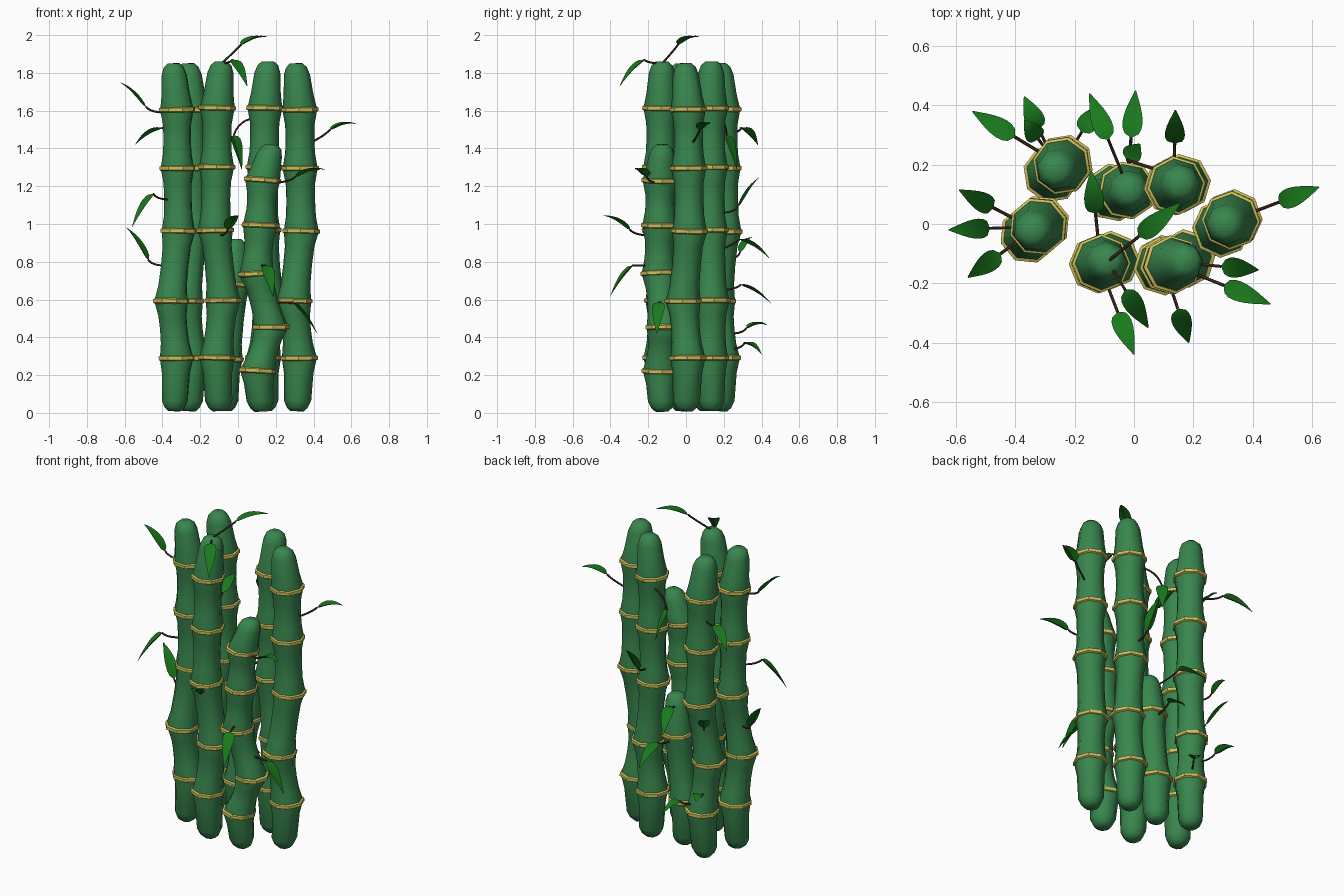
import bpy, bmesh, math
from mathutils import Vector

if "Cube" in bpy.data.objects:
    bpy.data.objects.remove(bpy.data.objects["Cube"])


def mat(name, *col):
    m = bpy.data.materials.new(name)
    m.diffuse_color = (*col, 1)
    m.use_nodes = True
    m.node_tree.nodes["Principled BSDF"].inputs["Base Color"].default_value = m.diffuse_color
    return m


GREEN = mat("stalk_green", .04, .24, .075)
YELLOW = mat("ring_yellow", .62, .52, .10)
LEAF = mat("leaf_green", .01, .19, .012)
BROWN = mat("stem_brown", .07, .035, .02)
UP = Vector((0, 0, 1))


def loft(name, loops, material, closed=False, angle=50):
    """Skin a series of equal-sized loops; cap the ends unless closed."""
    bm = bmesh.new()
    rows = [[bm.verts.new(p) for p in l] for l in loops]
    n = len(rows[0])
    pairs = list(zip(rows, rows[1:])) + ([(rows[-1], rows[0])] if closed else [])
    for a, b in pairs:
        for i in range(n):
            j = (i + 1) % n
            bm.faces.new((a[i], a[j], b[j], b[i]))
    if not closed:
        bm.faces.new(rows[0][::-1])
        bm.faces.new(rows[-1])
    bmesh.ops.recalc_face_normals(bm, faces=bm.faces)
    me = bpy.data.meshes.new(name)
    bm.to_mesh(me)
    bm.free()
    me.materials.append(material)
    ob = bpy.data.objects.new(name, me)
    bpy.context.collection.objects.link(ob)
    bpy.context.view_layer.objects.active = ob
    ob.select_set(True)
    bpy.ops.object.shade_smooth_by_angle(angle=math.radians(angle))
    ob.select_set(False)


def circle(c, axis, r, n, rot=0.0):
    """Loop of n points around an axis."""
    q = UP.rotation_difference(axis)
    angles = [rot + math.tau * i / n for i in range(n)]
    return [c + q @ Vector((r * math.cos(a), r * math.sin(a), 0)) for a in angles]


# shared sway of every stalk: height as a share of the total, sideways offset
SWAY = [(.005, 0), (.157, .012), (.32, -.018), (.52, .022),
        (.70, .016), (.868, .014), (1, -.006)]


def stalk(name, x, y, height, sway, lean, rot, sway_rows=SWAY):
    """Octagonal stalk flaring at each joint; returns its axis function."""
    flat = .85 if sway > 0 else .3
    P = [Vector((x + s * sway + lean * h, y + s * sway * flat, h * height))
         for h, s in sway_rows]
    last = len(P) - 1
    axes = [((P[min(i + 1, last)] - P[max(i - 1, 0)]).normalized() + UP).normalized()
            for i in range(last + 1)]

    def at(z):
        i = next((k for k in range(last) if z <= P[k + 1].z), last - 1)
        f = (z - P[i].z) / (P[i + 1].z - P[i].z)
        return P[i].lerp(P[i + 1], f), axes[i].lerp(axes[i + 1], f).normalized()

    z0, z1 = P[0].z, P[-1].z
    st = [(z0, .035), (z0 + .018, .055), (z0 + .055, .072)]
    for i in range(1, last):
        lo, z, hi = P[i - 1].z, P[i].z, P[i + 1].z
        d, u = min(.08, (z - lo) * .32), min(.08, (hi - z) * .32)
        st += [(z - d, .078), (z - .015, .09), (z + .015, .09), (z + u, .079)]
        if i < last - 1:
            st.append(((z + hi) / 2, .076))
        # yellow joint ring
        sec = [(.084, -.017), (.099, -.009), (.099, .009), (.084, .017)]
        loft(f"{name}_ring_{i}",
             [circle(P[i] + axes[i] * h, axes[i], r, 8, rot) for r, h in sec],
             YELLOW, closed=True, angle=30)
    st += [(z1 - .06, .069), (z1 - .02, .055), (z1, .033)]
    loft(name, [circle(*at(z), r, 8, rot) for z, r in st], GREEN)
    return at


left = stalk("left_stalk", -.337, -.02, 1.85, 1, 0, .3)
back_left = stalk("back_left_stalk", -.258, .185, 1.85, 1, 0, .55)
right = stalk("right_stalk", .313, 0, 1.85, 1, 0, .75)
front = stalk("front_stalk", -.10, -.128, 1.86, -1.1, .006, 0)
back_right = stalk("back_right_stalk", .143, .133, 1.86, -.8, .012, .1)
front_short = stalk("front_short_stalk", .122, -.128, 1.42, -2.2, .045, .1)
back_short = stalk("back_short_stalk", -.07, .11, .92, -1, .05, .2,
                   [(.01, 0), (.31, .012), (.74, -.01), (1, -.006)])


def bez(a, c, b, t):
    return a * (1 - t) ** 2 + c * 2 * t * (1 - t) + b * t * t


def twig(name, axis, z, tip, rise=.03, shift=0):
    """Brown stem leaving a stalk at height z, then a folded leaf out to tip."""
    t = Vector(tip)
    c = axis(z)[0]
    out = Vector((t.x - c.x, t.y - c.y, 0)).normalized()
    a = c + out * (.0 if z > 1.8 else .06)
    b = a.lerp(t, .43)
    b.x += shift
    b.z = z + rise
    bend = a.lerp(b, .75)
    bend.z = max(a.z, b.z - .03)
    pts = [bez(a, bend, b, k / 6) for k in range(7)]
    loft(name + "_stem", [circle(p, (pts[min(k + 1, 6)] - pts[max(k - 1, 0)]).normalized(),
                                 .0055, 6) for k, p in enumerate(pts)], BROWN)
    # blade: shallow V with a little thickness, arched upwards
    side = (t - b).cross(UP).normalized()
    nrm = side.cross(t - b).normalized()
    arch = b.lerp(t, .45) + UP * .04
    loops = []
    for k in range(9):
        f = (k / 8) ** 1.2
        w = .002 + .086 * f ** .5 * (1 - f) ** 1.1
        p, e, s = bez(b, arch, t, f), nrm * w, side * w
        loops.append([p + s + e * .15, p + e * .04, p - s + e * .15, p - e * .32])
    loft(name, loops, LEAF, angle=40)


# leaves of each stalk: start height, tip position
LEAVES = {
    left: [(1.59, (-.625, -.02, 1.75)), (1.13, (-.56, -.18, .985)), (.78, (-.59, .115, .98))],
    back_left: [(1.48, (-.545, .38, 1.42)), (.42, (-.37, .43, .465)),
                (.82, (-.37, .35, .93)), (.34, (-.12, .40, .31))],
    front: [(1.85, (.155, .07, 1.99), .1), (1.85, (.048, -.35, 1.73), .02),
            (.94, (0, -.44, 1.045)), (1.41, (-.145, .18, 1.50))],
    back_short: [(.86, (-.15, .44, .82), .06), (.65, (.005, .45, .58))],
    front_short: [(1.22, (.46, -.27, 1.29)), (.78, (.185, -.40, .62), 0),
                  (.585, (.42, -.155, .42), 0)],
    back_right: [(1.06, (.14, .385, 1.245)), (1.56, (.02, .27, 1.29), -.09, -.09)],
    right: [(1.43, (.625, .125, 1.53), .07)],
}
count = 0
for axis, leaves in LEAVES.items():
    for leaf in leaves:
        count += 1
        twig(f"leaf_{count}", axis, *leaf)
